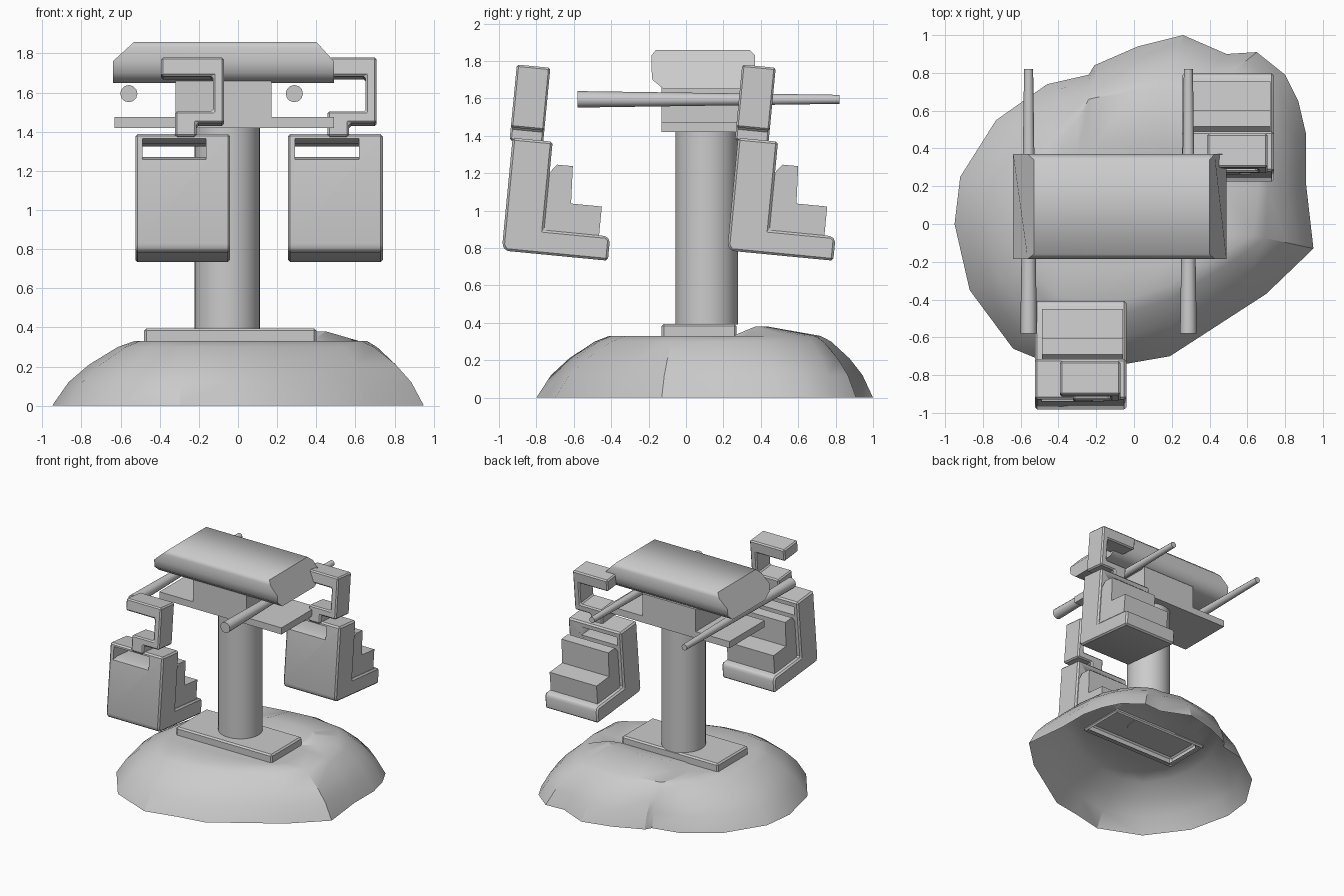
import bpy, bmesh, math
from mathutils import Matrix, Vector

if "Cube" in bpy.data.objects:
    bpy.data.objects.remove(bpy.data.objects["Cube"], do_unlink=True)

grey = bpy.data.materials.new("plain grey")
grey.use_nodes = True
grey.diffuse_color = (0.6, 0.6, 0.6, 1)
grey.node_tree.nodes["Principled BSDF"].inputs["Base Color"].default_value = (0.6, 0.6, 0.6, 1)


def activate(ob):
    bpy.ops.object.select_all(action="DESELECT")
    ob.select_set(True)
    bpy.context.view_layer.objects.active = ob


def finish(name, bm, bevel=0.0, segments=1, angle=30):
    """Turn a bmesh into a shaded object, with an optional bevel."""
    bmesh.ops.recalc_face_normals(bm, faces=bm.faces)
    mesh = bpy.data.meshes.new(name)
    bm.to_mesh(mesh)
    bm.free()
    ob = bpy.data.objects.new(name, mesh)
    bpy.context.collection.objects.link(ob)
    mesh.materials.append(grey)
    activate(ob)
    if bevel:
        mod = ob.modifiers.new("bevel", "BEVEL")
        mod.width, mod.segments = bevel, segments
        bpy.ops.object.modifier_apply(modifier=mod.name)
    bpy.ops.object.shade_smooth_by_angle(angle=math.radians(angle))
    return ob


def prism(name, points, axis, start, end, **options):
    """Extrude a profile along x (points are y, z) or along y (points are x, z)."""
    bm = bmesh.new()
    place = (lambda a, b, t: (t, a, b)) if axis == "x" else (lambda a, b, t: (a, t, b))
    rings = [[bm.verts.new(place(a, b, t)) for a, b in points] for t in (start, end)]
    bm.faces.new(rings[0])
    bm.faces.new(rings[1][::-1])
    for i in range(len(points)):
        j = (i + 1) % len(points)
        bm.faces.new((rings[0][i], rings[0][j], rings[1][j], rings[1][i]))
    return finish(name, bm, **options)


def box(name, x, y, z, **options):
    return prism(name, [(x[0], z[0]), (x[1], z[0]), (x[1], z[1]), (x[0], z[1])], "y", *y, **options)


def tube(name, centre, r1, r2, depth, sides, rotation=Matrix()):
    bm = bmesh.new()
    bmesh.ops.create_cone(bm, cap_ends=True, segments=sides, radius1=r1, radius2=r2,
                          depth=depth, matrix=Matrix.Translation(centre) @ rotation)
    return finish(name, bm, angle=50)


# Hollow snow mound: rings blended from the ground outline to the plateau edge
ground = [(.95, -.13), (.91, .22), (.91, .48), (.87, .65), (.8, .79), (.65, .91), (.49, .9),
          (.26, 1), (.02, .94), (-.21, .84), (-.24, .79), (-.46, .74), (-.73, .55), (-.92, .25),
          (-.95, 0), (-.87, -.35), (-.64, -.66), (-.3, -.8), (-.04, -.74), (.19, -.7), (.7, -.37)]
plateau = [(.63, -.06), (.66, .2), (.62, .42), (.55, .55), (.47, .64), (.38, .69), (.3, .7),
           (.16, .72), (-.02, .7), (-.2, .67), (-.24, .66), (-.3, .55), (-.4, .43), (-.5, .2),
           (-.53, 0), (-.5, -.22), (-.4, -.38), (-.25, -.41), (-.03, -.4), (.2, -.32), (.5, -.14)]
bm = bmesh.new()
rings = []
for t, z in ((0, 0), (.2, .12), (.45, .21), (.8, .3), (1, .33)):
    rings.append([bm.verts.new((*Vector(g).lerp(Vector(p), t), z)) for g, p in zip(ground, plateau)])
# Plateau closes in to the rectangular footing, with a low ridge behind it
hole = [(min(max(x, -.45), .38), min(max(y, -.11), .25)) for x, y in plateau]
for t in (.6, 1):
    ring = []
    for p, h in zip(plateau, hole):
        x, y = Vector(p).lerp(Vector(h), t)
        ring.append(bm.verts.new((x, y, .38 if t < 1 and y > .35 and x > -.1 else .33)))
    rings.append(ring)
for lower, upper in zip(rings, rings[1:]):
    for i in range(len(ground)):
        j = (i + 1) % len(ground)
        bm.faces.new((lower[i], lower[j], upper[j], upper[i]))
bmesh.ops.remove_doubles(bm, verts=bm.verts, dist=0.001)
finish("snow_mound", bm, angle=28)

# Footing plate, open underneath
footing = box("footing_plate", (-.48, .4), (-.13, .27), (.31, .395), bevel=.012)
bm = bmesh.new()
bm.from_mesh(footing.data)
bmesh.ops.delete(bm, geom=[f for f in bm.faces if f.normal.z < -.9], context="FACES")
bm.to_mesh(footing.data)
bm.free()

# Pole, cross slab and machine housing
tube("pole", (-.055, .11, .905), .167, .167, 1.03, 32)
box("cross_slab", (-.63, .49), (-.13, .33), (1.42, 1.475))
box("housing", (-.32, .17), (-.13, .33), (1.475, 1.66))

# Roof: side profile stretched along x, with its ends sloped in above the eaves
section = [(-.12, 1.65), (-.18, 1.7), (-.185, 1.76), (-.185, 1.83), (-.16, 1.86),
           (.34, 1.86), (.37, 1.83), (.37, 1.76), (.365, 1.7), (.3, 1.65)]
roof = prism("roof", section, "x", -.64, .49, angle=55)
for v in roof.data.vertices:
    rise = max(0, v.co.z - 1.76)
    v.co.x += rise * (1.1 if v.co.x < 0 else -.9)

# Tapered cables running front to back
for side, x in (("right", -.558), ("left", .288)):
    tube(side + "_cable", (x, .12, 1.595), .044, .024, 1.4, 12,
         Matrix.Rotation(-math.pi / 2, 4, "X"))

# Two hanging chairs, leaning slightly forward
shell = [(0, .03), (.02, 0), (.57, 0), (.57, .11), (.55, .13), (.215, .13), (.215, .605), (0, .605)]
hook = [(-.11, .997), (.21, .997), (.21, .66), (.07, .66), (.07, .59), (-.04, .59),
        (-.04, .72), (.155, .72), (.155, .9), (-.11, .9)]
back_pad = [(.2, .28), (.345, .28), (.335, .485), (.25, .485), (.2, .42)]
for side, x, y in (("right", -.2825, -.985), ("left", .4975, .22)):
    seat = prism(side + "_chair_shell", shell, "x", -.2425, .2425, bevel=.012)
    # Grip slot through the top of the backrest, flared on the outside
    slot = prism("slot_cutter", [(-.1, .44), (.05, .49), (.4, .49), (.4, .56), (.05, .56), (-.1, .62)],
                 "x", -.205, .12)
    slot.hide_render = True
    activate(seat)
    cut = seat.modifiers.new("slot", "BOOLEAN")
    cut.operation, cut.object = "DIFFERENCE", slot
    bpy.ops.object.modifier_apply(modifier=cut.name)
    bpy.data.objects.remove(slot, do_unlink=True)
    parts = [
        seat,
        prism(side + "_chair_back_pad", back_pad, "x", -.205, .225),
        box(side + "_chair_seat_pad", (-.205, .225), (.2, .51), (.125, .285)),
        prism(side + "_chair_hanger", hook, "y", -.015, .165, bevel=.01),
    ]
    pose = Matrix.Translation((x, y, .787)) @ Matrix.Rotation(math.radians(-5.5), 4, "X")
    for part in parts:
        part.matrix_world = pose
